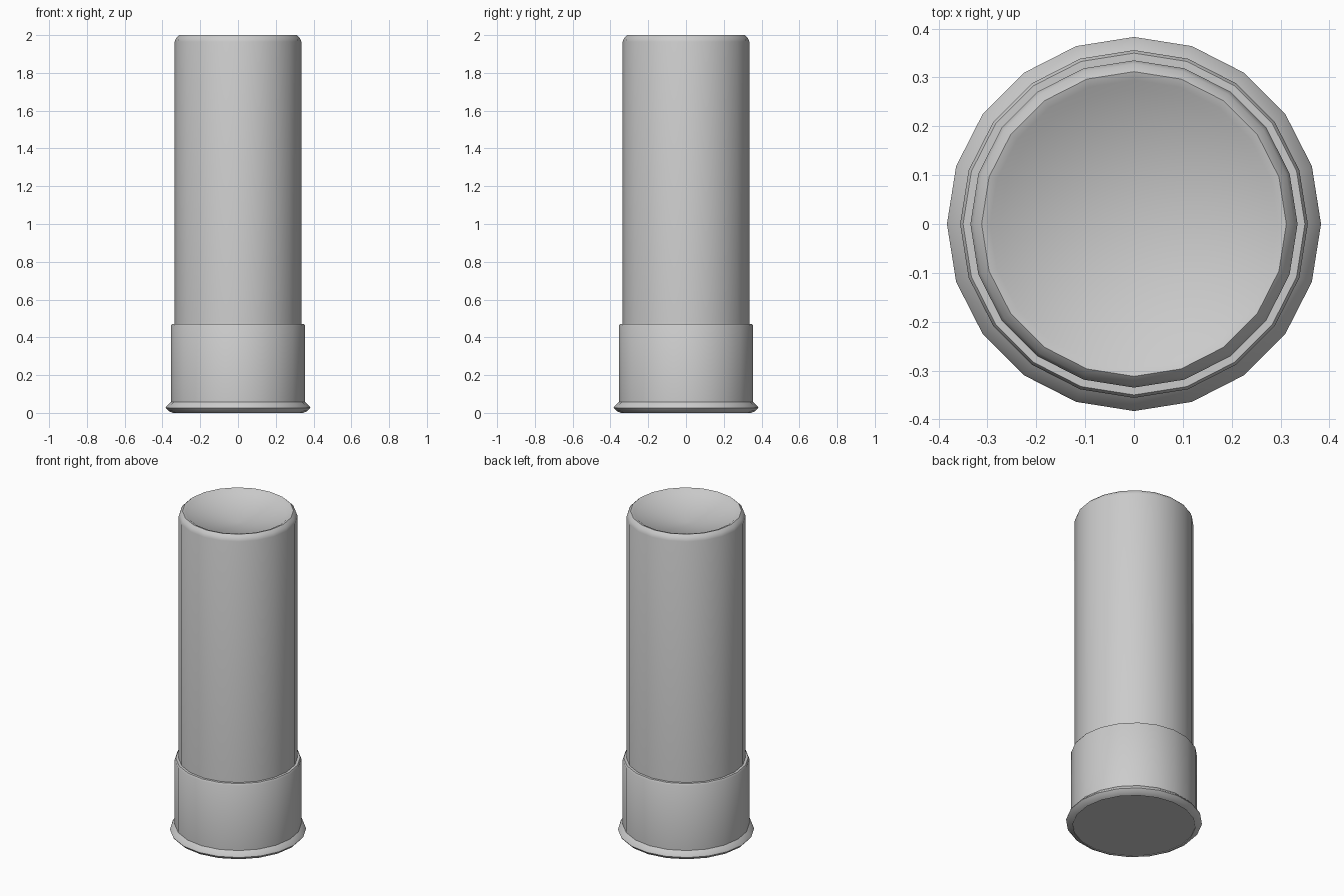
import bpy, bmesh, math

if "Cube" in bpy.data.objects:
    bpy.data.objects.remove(bpy.data.objects["Cube"])

SIDES = 20


def lathe(name, profile):
    """Revolve (radius, height) points around z; radius 0 becomes a single pole."""
    bm = bmesh.new()
    rings = []
    for r, z in profile:
        if r == 0:
            rings.append([bm.verts.new((0, 0, z))] * SIDES)
        else:
            rings.append([bm.verts.new((r * math.cos(2 * math.pi * i / SIDES),
                                        r * math.sin(2 * math.pi * i / SIDES), z))
                          for i in range(SIDES)])
    for a, b in zip(rings, rings[1:]):
        for i in range(SIDES):
            j = (i + 1) % SIDES
            bm.faces.new(list(dict.fromkeys((a[i], a[j], b[j], b[i]))))
    bmesh.ops.recalc_face_normals(bm, faces=bm.faces)
    mesh = bpy.data.meshes.new(name)
    bm.to_mesh(mesh)
    bm.free()
    obj = bpy.data.objects.new(name, mesh)
    bpy.context.collection.objects.link(obj)
    bpy.ops.object.select_all(action='DESELECT')
    obj.select_set(True)
    bpy.context.view_layer.objects.active = obj
    bpy.ops.object.shade_smooth_by_angle(angle=math.radians(40))
    return obj


# Metal base: flat underside, flared rim, sleeve with a small chamfered lip
lathe("base_cap", [(0, 0.005), (0.345, 0.005), (0.345, 0.0), (0.368, 0.01),
                   (0.383, 0.027), (0.38, 0.035), (0.356, 0.058),
                   (0.356, 0.46), (0.35, 0.47), (0.335, 0.47)])

# Tube with rolled top edge and shallow dished end, closed inside the base
lathe("tube", [(0, 0.03), (0.335, 0.03), (0.335, 1.965), (0.328, 1.985), (0.312, 2.0),
               (0.295, 1.995), (0.275, 1.98), (0, 1.93)])
